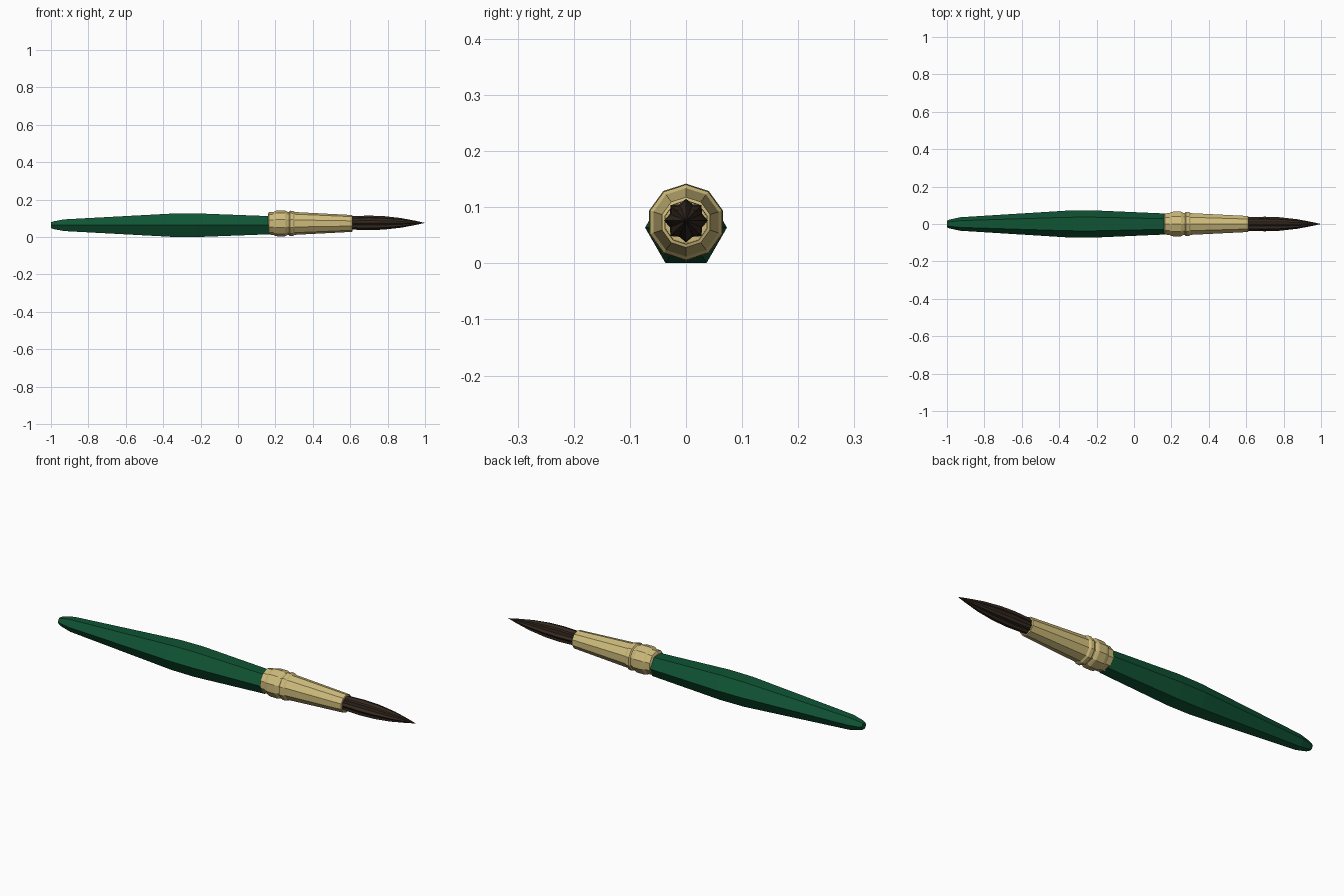
import bpy, bmesh
from math import sin, cos, tau

cube = bpy.data.objects.get("Cube")
if cube:
    bpy.data.objects.remove(cube, do_unlink=True)


def material(name, rgb):
    m = bpy.data.materials.new(name)
    m.use_nodes = True
    col = (*rgb, 1.0)
    m.diffuse_color = col
    m.node_tree.nodes["Principled BSDF"].inputs["Base Color"].default_value = col
    return m


def lathe_x(name, profile, sides, z, mat, start=0.0, valley=1.0):
    """Loft rings of (x, radius) along x; valley < 1 pulls in every other point."""
    bm = bmesh.new()
    rings = []
    for x, r in profile:
        ring = []
        for i in range(sides):
            a = start + tau * i / sides
            k = r * (valley if i % 2 else 1.0)
            ring.append(bm.verts.new((x, k * cos(a), z + k * sin(a))))
        rings.append(ring)
    for lo, hi in zip(rings, rings[1:]):
        for i in range(sides):
            j = (i + 1) % sides
            bm.faces.new((lo[i], lo[j], hi[j], hi[i]))
    bm.faces.new(rings[0])
    bm.faces.new(rings[-1])
    bmesh.ops.remove_doubles(bm, verts=bm.verts, dist=0.0002)
    bmesh.ops.recalc_face_normals(bm, faces=bm.faces)
    me = bpy.data.meshes.new(name)
    bm.to_mesh(me)
    bm.free()
    me.materials.append(mat)
    ob = bpy.data.objects.new(name, me)
    bpy.context.collection.objects.link(ob)
    return ob


green = material("green lacquer", (0.005, 0.09, 0.035))
brass = material("pale brass", (0.62, 0.50, 0.20))
hair = material("dark bristle", (0.035, 0.022, 0.014))

# Six-sided handle, swelling behind the middle, blunt at the end
lathe_x("handle", [(-1.0, 0.018), (-0.985, 0.024), (-0.93, 0.036), (-0.35, 0.072),
                   (-0.22, 0.073), (0.17, 0.056)], 6, 0.0635, green)

# Ferrule with crimped rings and a hollow mouth
lathe_x("ferrule", [(0.16, 0.05), (0.165, 0.06), (0.19, 0.061), (0.2, 0.067),
                    (0.21, 0.069), (0.25, 0.069), (0.26, 0.065), (0.265, 0.062),
                    (0.272, 0.062), (0.277, 0.068), (0.295, 0.067), (0.303, 0.061),
                    (0.61, 0.045), (0.612, 0.039), (0.58, 0.038)],
        10, 0.073, brass, start=tau / 4)

# Fluted bristles drawn to a point
lathe_x("bristles", [(0.56, 0.033), (0.61, 0.036), (0.7, 0.039), (0.78, 0.036),
                     (0.87, 0.026), (0.95, 0.011), (1.0, 0.0)],
        16, 0.076, hair, start=tau / 4, valley=0.8)
